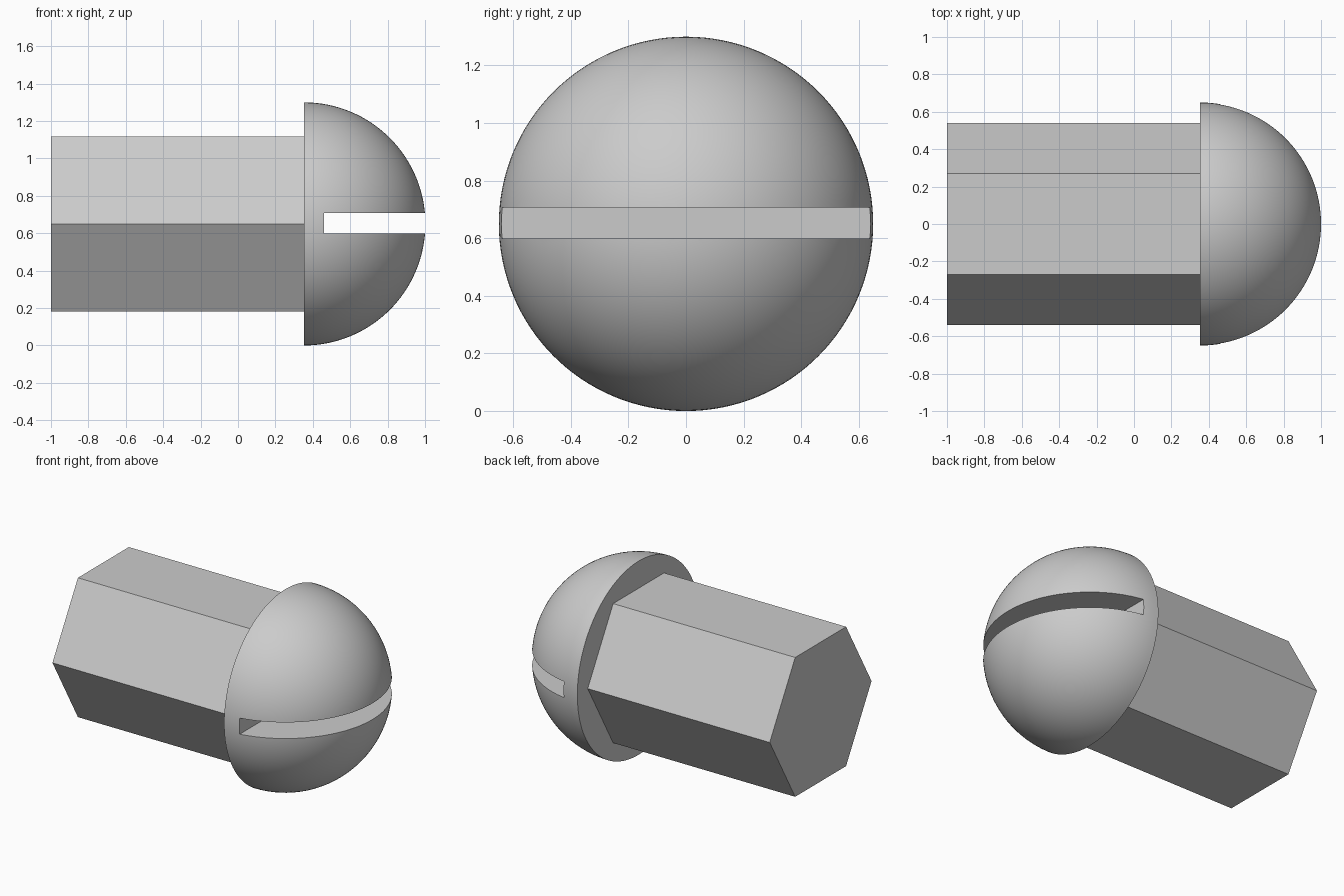
import bpy
import bmesh
from math import pi, sin, cos, radians
from mathutils import Matrix, Vector

cube = bpy.data.objects.get("Cube")
if cube:
    bpy.data.objects.remove(cube, do_unlink=True)

RADIUS = 0.65      # dome radius, also the axis height
SEAT = 0.352       # x where the shaft meets the dome

grey = bpy.data.materials.new("plain_grey")
grey.use_nodes = True
colour = (0.6, 0.6, 0.6, 1)
grey.diffuse_color = colour
grey.node_tree.nodes["Principled BSDF"].inputs["Base Color"].default_value = colour


def make_object(name, bm):
    bmesh.ops.recalc_face_normals(bm, faces=bm.faces)
    mesh = bpy.data.meshes.new(name)
    bm.to_mesh(mesh)
    bm.free()
    mesh.materials.append(grey)
    obj = bpy.data.objects.new(name, mesh)
    bpy.context.collection.objects.link(obj)
    return obj


# Hexagonal shaft lying along x, with corners pointing front and back
bm = bmesh.new()
bmesh.ops.create_cone(bm, cap_ends=True, segments=6, radius1=0.54, radius2=0.54,
                      depth=SEAT + 1)
bmesh.ops.rotate(bm, verts=bm.verts, matrix=Matrix.Rotation(pi / 2, 3, 'Y'))
bmesh.ops.translate(bm, verts=bm.verts, vec=((SEAT - 1) / 2, 0, RADIUS))
make_object("hex_shaft", bm)

# Domed head: quarter circle profile with a flat back, spun about the x axis
bm = bmesh.new()
steps = 32
centre = Vector((SEAT, 0, RADIUS))
points = [centre]
for i in range(steps + 1):
    a = pi / 2 * i / steps
    points.append(centre + RADIUS * Vector((sin(a), 0, cos(a))))
verts = [bm.verts.new(p) for p in points]
edges = [bm.edges.new(pair) for pair in zip(verts, verts[1:])]
bmesh.ops.spin(bm, geom=verts + edges, cent=centre, axis=(1, 0, 0),
               angle=2 * pi, steps=128)
bmesh.ops.remove_doubles(bm, verts=bm.verts, dist=0.0001)
bmesh.ops.dissolve_degenerate(bm, edges=bm.edges, dist=0.0001)
head = make_object("domed_head", bm)

# Straight driver slot through the head
bm = bmesh.new()
bmesh.ops.create_cube(bm, size=1, matrix=Matrix.Translation((0.96, 0, 0.653))
                      @ Matrix.Diagonal((1, 2, 0.108, 1)))
cutter = make_object("slot_cutter", bm)
cutter.hide_render = True

slot = head.modifiers.new("slot", 'BOOLEAN')
slot.operation = 'DIFFERENCE'
slot.solver = 'EXACT'
slot.object = cutter

bpy.ops.object.select_all(action='DESELECT')
head.select_set(True)
bpy.context.view_layer.objects.active = head
bpy.ops.object.modifier_apply(modifier=slot.name)
bpy.data.objects.remove(cutter, do_unlink=True)
bpy.ops.object.shade_smooth_by_angle(angle=radians(30))
